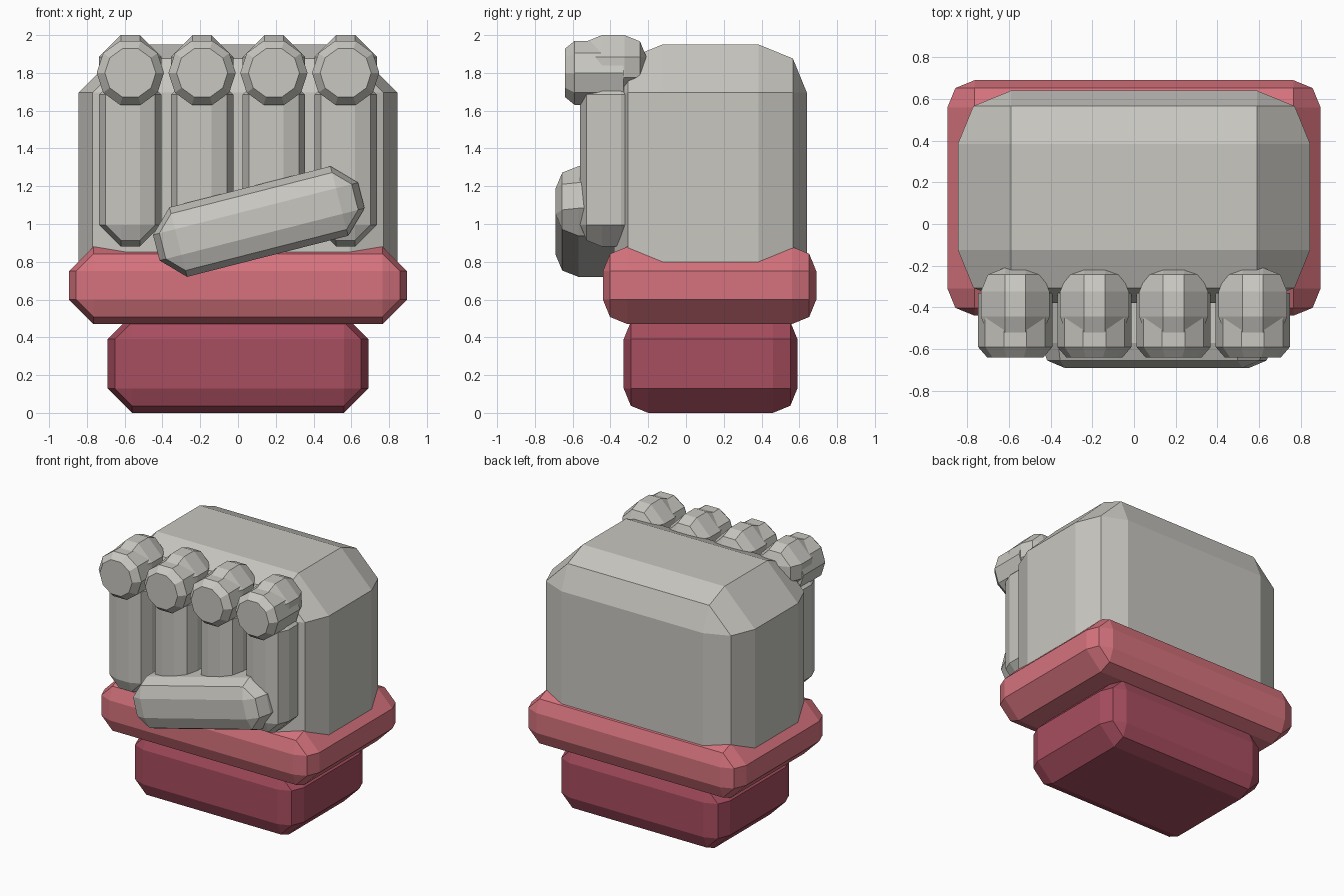
import bpy, bmesh, math
from mathutils import Matrix

cube = bpy.data.objects.get("Cube")
if cube:
    bpy.data.objects.remove(cube, do_unlink=True)


def material(name, rgb):
    m = bpy.data.materials.new(name)
    m.use_nodes = True
    color = (*rgb, 1)
    m.diffuse_color = color
    m.node_tree.nodes["Principled BSDF"].inputs["Base Color"].default_value = color
    return m


GREY = material("warm_grey", (0.58, 0.57, 0.53))
RED = material("soft_red", (0.67, 0.17, 0.205))
MAROON = material("dark_maroon", (0.39, 0.075, 0.115))


def hull_object(name, points, mat):
    """Flat-faced convex solid around the given points."""
    bm = bmesh.new()
    for p in points:
        bm.verts.new(p)
    bmesh.ops.convex_hull(bm, input=bm.verts[:])
    bmesh.ops.dissolve_limit(bm, angle_limit=math.radians(1),
                             verts=bm.verts[:], edges=bm.edges[:])
    bmesh.ops.recalc_face_normals(bm, faces=bm.faces[:])
    mesh = bpy.data.meshes.new(name)
    bm.to_mesh(mesh)
    bm.free()
    mesh.materials.append(mat)
    obj = bpy.data.objects.new(name, mesh)
    bpy.context.collection.objects.link(obj)
    return obj


def padded_block(name, mat, center, half, b, tilt=0):
    """Chamfered octagonal block whose front and back rims round in two steps."""
    hx, hy, hz = half
    points = []
    for inset, depth in ((0, b), (0.29 * b, 0.29 * b), (b, 0)):
        x, z = hx - inset, hz - inset
        # The corner chamfer shrinks to nothing at the end faces
        cut = b - inset
        for sx in (-1, 1):
            for sz in (-1, 1):
                for sy in (-1, 1):
                    y = sy * (hy - depth)
                    points.append((sx * x, y, sz * (z - cut)))
                    points.append((sx * (x - cut), y, sz * z))
    unique = {tuple(round(c, 4) for c in p) for p in points}
    obj = hull_object(name, sorted(unique), mat)
    obj.data.transform(Matrix.Translation(center) @ Matrix.Rotation(-tilt, 4, 'Y'))
    return obj


def knuckle_cap(name, x):
    """Ten-sided drum with a chamfered front rim."""
    points = []
    for y, r in ((-0.64, 0.135), (-0.59, 0.178), (-0.33, 0.178)):
        for i in range(10):
            a = math.tau * i / 10
            points.append((x + r * math.cos(a), y, 1.8 + r * math.sin(a)))
    return hull_object(name, points, GREY)


# Wrist and padded cuff
padded_block("wrist", MAROON, (0, 0.13, 0.26), (0.69, 0.46, 0.26), 0.13)
padded_block("cuff", RED, (0, 0.125, 0.675), (0.895, 0.565, 0.205), 0.13)

# Hand body
padded_block("palm", GREY, (0, 0.13, 1.225), (0.845, 0.51, 0.725), 0.255)

# Four curled fingers with knuckles
for i in range(4):
    x = -0.57 + 0.38 * i
    padded_block(f"finger_{i + 1}", GREY, (x, -0.395, 1.34), (0.165, 0.165, 0.46), 0.115)
    padded_block(f"knuckle_{i + 1}", GREY, (x, -0.385, 1.83), (0.165, 0.175, 0.17), 0.115)
    knuckle_cap(f"knuckle_cap_{i + 1}", x)

# Thumb folded across the fingers
padded_block("thumb", GREY, (0.11, -0.47, 1.013), (0.56, 0.22, 0.19), 0.12,
             tilt=math.radians(14.3))
